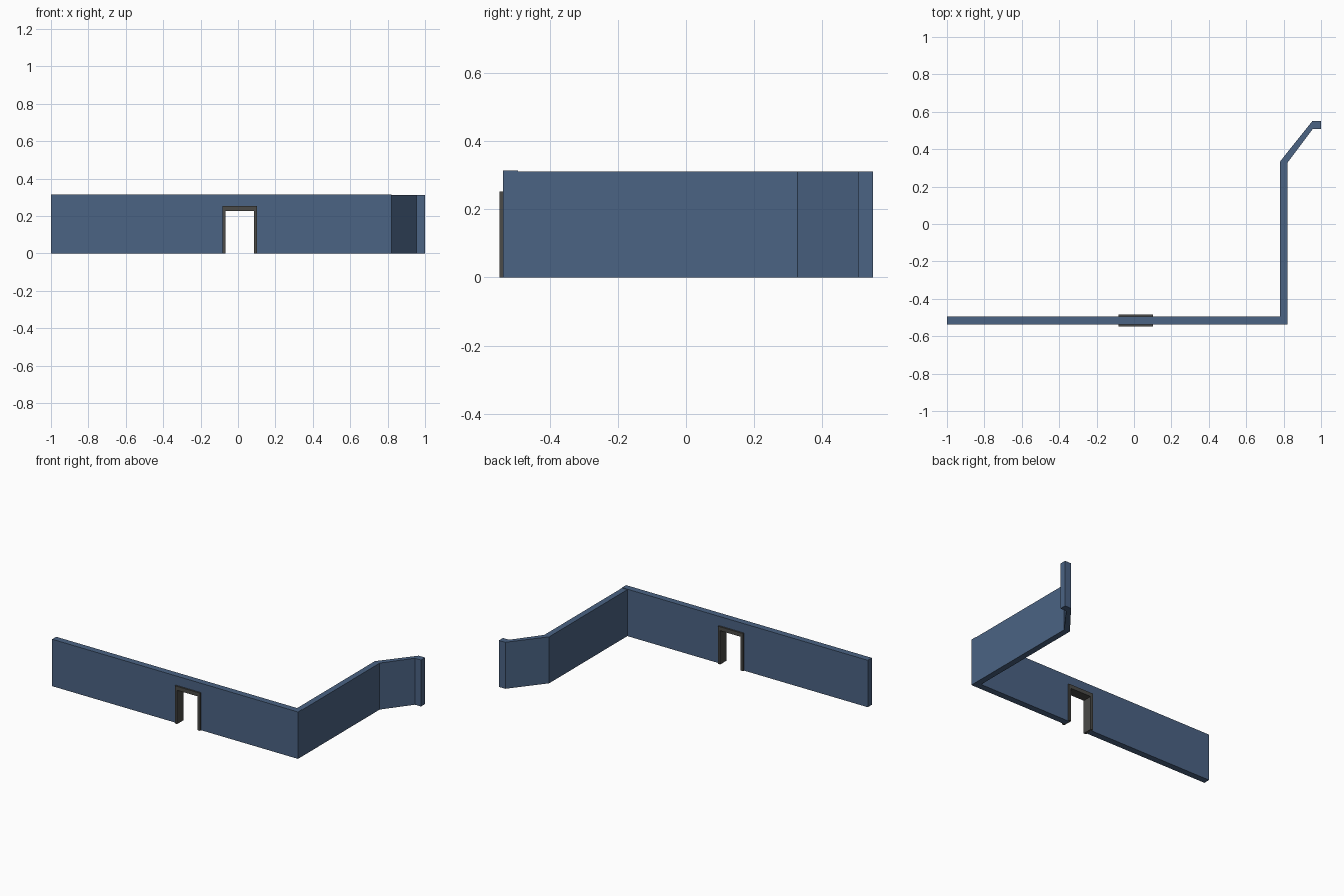
import bpy
import bmesh
from mathutils import Vector

cube = bpy.data.objects.get("Cube")
if cube:
    bpy.data.objects.remove(cube, do_unlink=True)


def make_material(name, color):
    mat = bpy.data.materials.new(name)
    mat.use_nodes = True
    mat.diffuse_color = (*color, 1)
    mat.node_tree.nodes["Principled BSDF"].inputs["Base Color"].default_value = (*color, 1)
    return mat


def extrude_profile(name, points, direction, mat):
    """Sweep a closed flat outline along a direction into a solid."""
    bm = bmesh.new()
    face = bm.faces.new([bm.verts.new(p) for p in points])
    swept = bmesh.ops.extrude_face_region(bm, geom=[face], use_keep_orig=True)
    moved = [v for v in swept["geom"] if isinstance(v, bmesh.types.BMVert)]
    bmesh.ops.translate(bm, verts=moved, vec=Vector(direction))
    bmesh.ops.recalc_face_normals(bm, faces=bm.faces)
    mesh = bpy.data.meshes.new(name)
    bm.to_mesh(mesh)
    bm.free()
    mesh.materials.append(mat)
    obj = bpy.data.objects.new(name, mesh)
    bpy.context.collection.objects.link(obj)
    return obj


def arch_outline(left, right, top, in_left, in_right, in_top, y):
    """Upright outline with a doorway notch open at the ground."""
    outline = [(left, 0), (left, top), (right, top), (right, 0),
               (in_right, 0), (in_right, in_top), (in_left, in_top), (in_left, 0)]
    return [(x, y, z) for x, z in outline]


wall_blue = make_material("wall_blue", (0.07, 0.125, 0.23))
frame_grey = make_material("frame_grey", (0.07, 0.07, 0.065))

# Long front wall, notched for the doorway
front_y, back_y = -0.537, -0.494
extrude_profile("front_wall",
                arch_outline(-1, 0.82, 0.314, -0.075, 0.093, 0.238, front_y),
                (0, back_y - front_y, 0), wall_blue)

# Door frame, standing slightly proud of both wall faces
extrude_profile("door_frame",
                arch_outline(-0.084, 0.102, 0.252, -0.067, 0.085, 0.226, -0.548),
                (0, 0.065, 0), frame_grey)

# Side wall with its angled section and short end return
inner = [(0.78, back_y), (0.78, 0.333), (0.953, 0.55), (1, 0.55)]
outer = [(1, 0.507), (0.955, 0.507), (0.82, 0.327), (0.82, back_y)]
extrude_profile("side_wall", [(x, y, 0) for x, y in inner + outer],
                (0, 0, 0.311), wall_blue)
